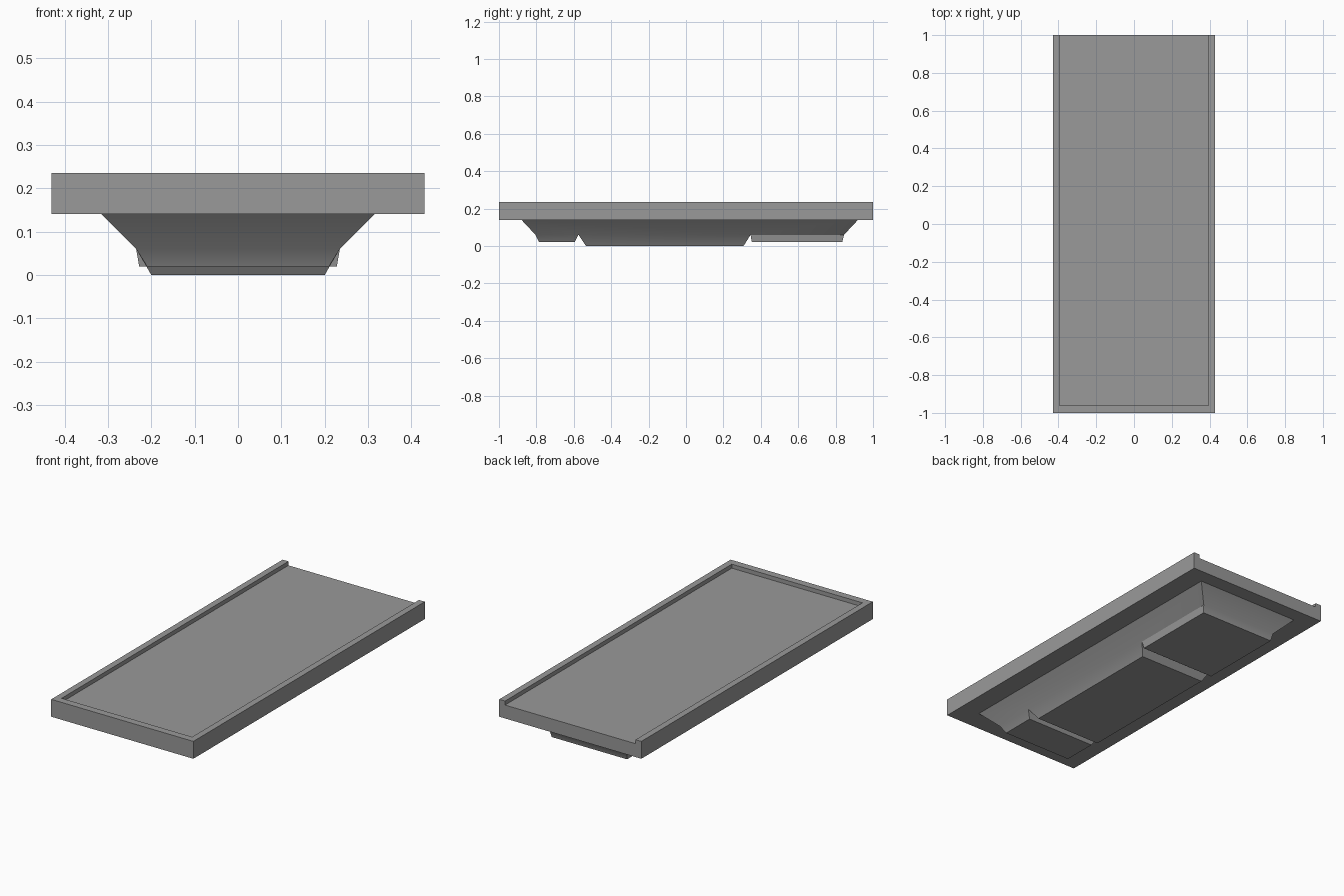
import bpy
import bmesh

default = bpy.data.objects.get("Cube")
if default:
    bpy.data.objects.remove(default, do_unlink=True)

grey = bpy.data.materials.new("mid grey")
grey.use_nodes = True
colour = (0.32, 0.32, 0.32, 1)
grey.diffuse_color = colour
grey.node_tree.nodes["Principled BSDF"].inputs["Base Color"].default_value = colour


def rect(bm, half_x, front, back, z):
    """Four corners: front right, front left, back left, back right."""
    return [bm.verts.new((x, y, z)) for x, y in
            ((-half_x, front), (half_x, front), (half_x, back), (-half_x, back))]


def bridge(bm, low, high, sides=range(4)):
    """Join matching sides of two rectangles."""
    for i in sides:
        j = (i + 1) % 4
        bm.faces.new((low[i], low[j], high[j], high[i]))


def finish(bm, name):
    bmesh.ops.recalc_face_normals(bm, faces=bm.faces)
    mesh = bpy.data.meshes.new(name)
    bm.to_mesh(mesh)
    bm.free()
    mesh.materials.append(grey)
    obj = bpy.data.objects.new(name, mesh)
    bpy.context.collection.objects.link(obj)
    return obj


# Tray slab: raised lip on the front and both sides, open at the back
bm = bmesh.new()
base = rect(bm, 0.43, -1, 1, 0.14)
outer = rect(bm, 0.43, -1, 1, 0.235)
inner = rect(bm, 0.395, -0.96, 1, 0.235)
floor = rect(bm, 0.395, -0.96, 1, 0.213)
lipped = (0, 1, 3)
bridge(bm, base, outer, lipped)
bridge(bm, outer, inner, lipped)
bridge(bm, inner, floor, lipped)
bm.faces.new(base)
bm.faces.new(floor)
bm.faces.new((base[2], base[3], outer[3], inner[3],
              floor[3], floor[2], inner[2], outer[2]))
finish(bm, "tray")

# Underbody: sloping hull that steps into three blocks sharing its lower edge
bm = bmesh.new()
top = rect(bm, 0.315, -0.88, 0.92, 0.14)
bm.faces.new(top)
rows = [[bm.verts.new((x, y, 0.06)) for x in (-0.235, 0.235)]
        for y in (-0.805, -0.575, 0.345, 0.845)]
blocks = ((0.21, -0.785, -0.595, 0.02),
          (0.2, -0.535, 0.308, 0),
          (0.228, 0.352, 0.835, 0.02))
for (a, b), (d, c), block in zip(rows, rows[1:], blocks):
    bottom = rect(bm, *block)
    bm.faces.new(bottom)
    bridge(bm, bottom, (a, b, c, d))
bm.faces.new((top[0], top[1], rows[0][1], rows[0][0]))
bm.faces.new((top[2], top[3], rows[-1][0], rows[-1][1]))
bm.faces.new([r[0] for r in rows] + [top[3], top[0]])
bm.faces.new([r[1] for r in rows] + [top[2], top[1]])
underbody = finish(bm, "underbody")

# Soft shading over the shallow bends, crisp on the steep ones
bpy.ops.object.select_all(action='DESELECT')
underbody.select_set(True)
bpy.context.view_layer.objects.active = underbody
bpy.ops.object.shade_smooth_by_angle()
